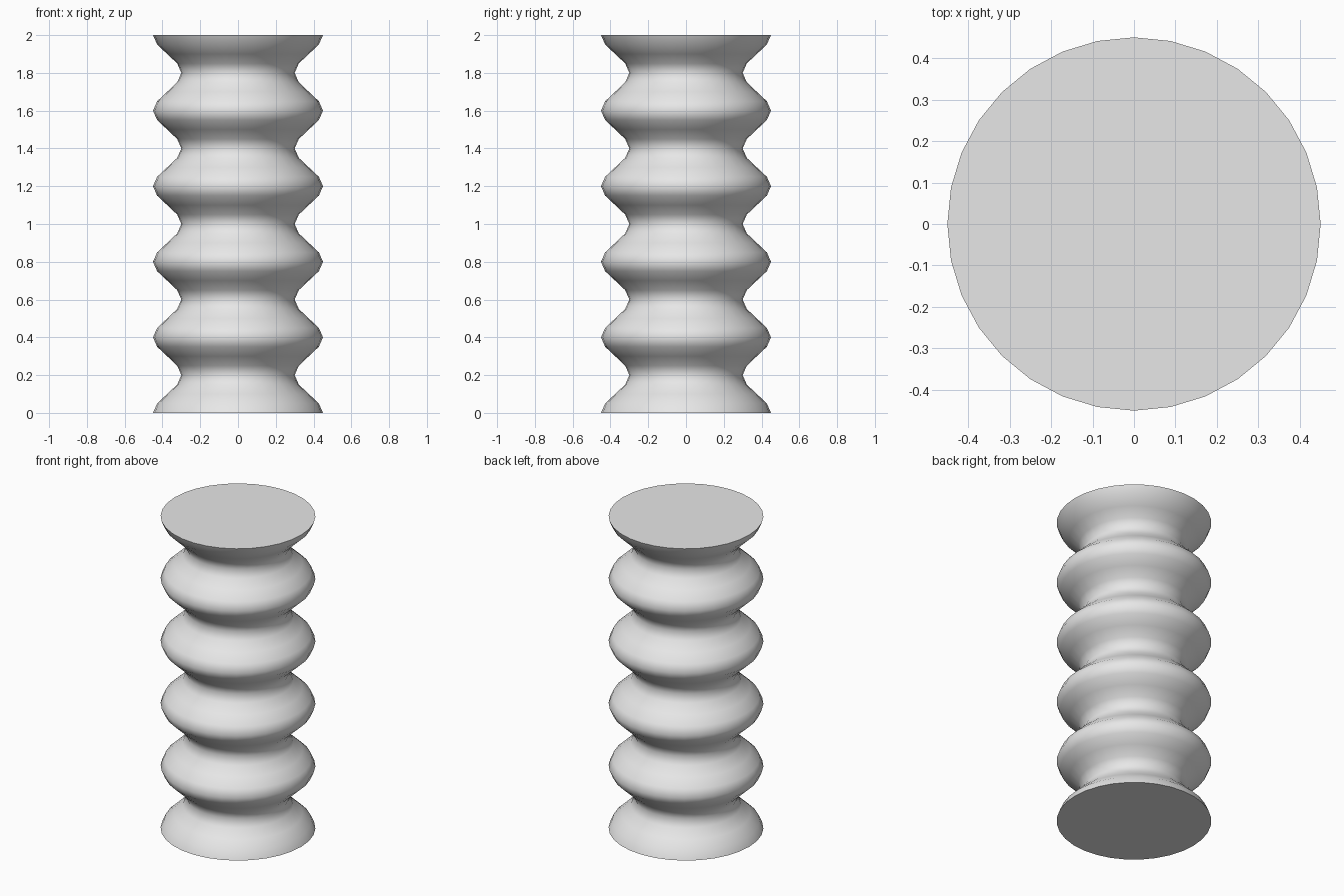
import bpy, bmesh, math

if "Cube" in bpy.data.objects:
    bpy.data.objects.remove(bpy.data.objects["Cube"])

SIDES = 32       # around the column
WAVES = 5        # full bulges over the height
STEPS = 8        # rings per bulge
HEIGHT = 2.0

grey = bpy.data.materials.new("light grey")
grey.diffuse_color = (0.8, 0.8, 0.8, 1)
grey.use_nodes = True
grey.node_tree.nodes["Principled BSDF"].inputs["Base Color"].default_value = grey.diffuse_color

# rippled column: stacked rings whose radius follows a cosine wave
bm = bmesh.new()
rings = []
for i in range(WAVES * STEPS + 1):
    r = 0.375 + 0.075 * math.cos(2 * math.pi * i / STEPS)
    z = HEIGHT * i / (WAVES * STEPS)
    rings.append([bm.verts.new((r * math.cos(a), r * math.sin(a), z))
                  for a in (2 * math.pi * k / SIDES for k in range(SIDES))])

# side walls
for low, high in zip(rings, rings[1:]):
    for k in range(SIDES):
        n = (k + 1) % SIDES
        bm.faces.new((low[k], low[n], high[n], high[k])).smooth = True

# flat end caps with sharp rims
for cap in (bm.faces.new(rings[0][::-1]), bm.faces.new(rings[-1])):
    for edge in cap.edges:
        edge.smooth = False

mesh = bpy.data.meshes.new("rippled_column")
bm.to_mesh(mesh)
bm.free()
mesh.materials.append(grey)
column = bpy.data.objects.new("rippled_column", mesh)
bpy.context.collection.objects.link(column)
